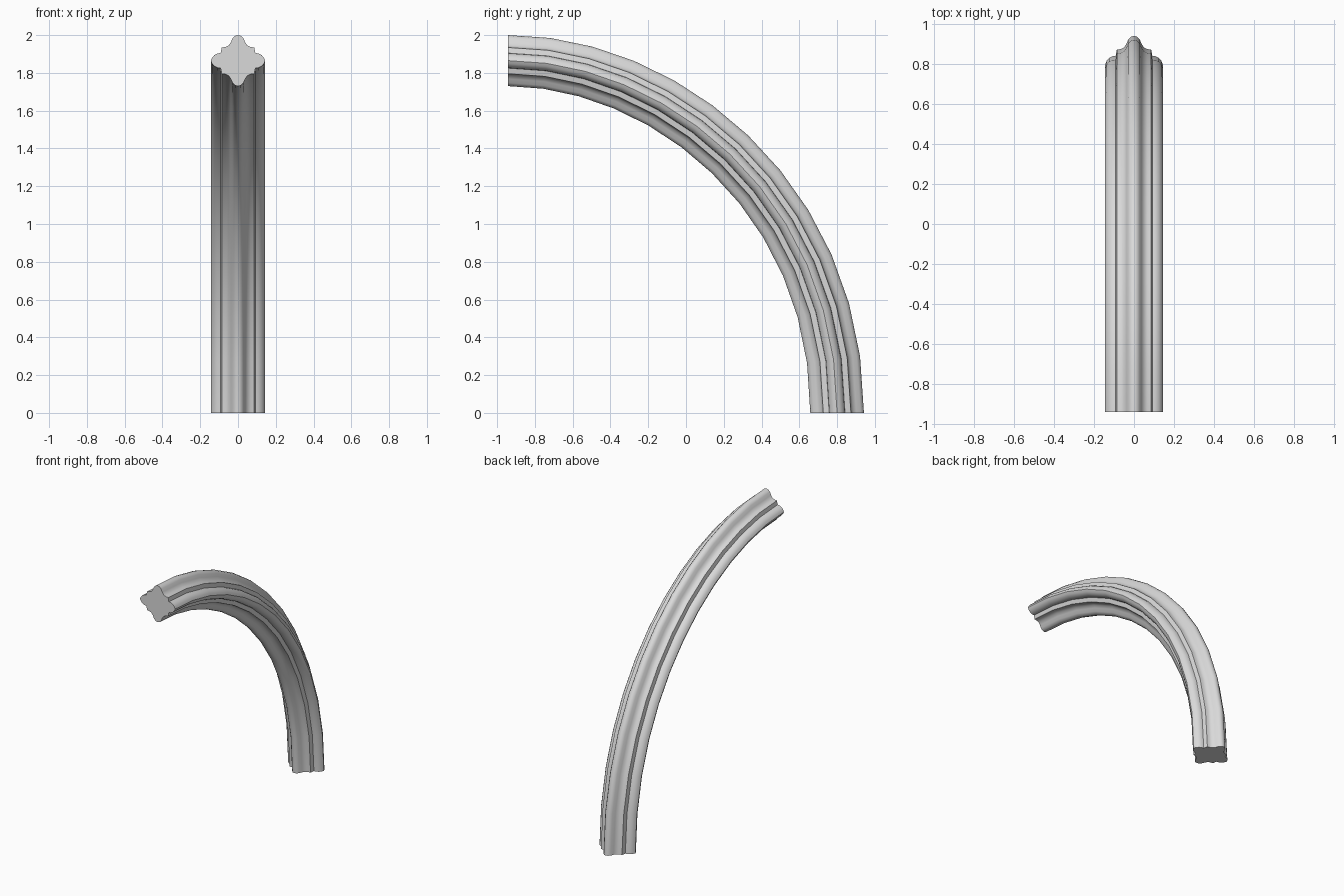
import bpy, bmesh
from mathutils import Vector
from mathutils.geometry import interpolate_bezier

cube = bpy.data.objects.get("Cube")
if cube:
    bpy.data.objects.remove(cube, do_unlink=True)

SEGMENTS = 12

# Pale stone material
stone = bpy.data.materials.new("pale_stone")
stone.use_nodes = True
colour = (0.7, 0.7, 0.7, 1)
stone.diffuse_color = colour
stone.node_tree.nodes["Principled BSDF"].inputs["Base Color"].default_value = colour

# One quarter of the moulded section, from the crown to the side nose
quarter = [(0, .142), (.016, .138), (.029, .124), (.038, .102), (.05, .084),
           (.066, .076), (.086, .073), (.092, .042), (.108, .040),
           (.125, .031), (.137, .017), (.144, 0)]
half = quarter + [(x, -d) for x, d in reversed(quarter[:-1])]
section = half + [(-x, d) for x, d in reversed(half[1:-1])]

# Quarter-arch centre line in the side plane
start, end = Vector((0, -.942, 1.865)), Vector((0, .80, 0))
handle_a = start + Vector((0, .81, 0))
handle_b = end + Vector((0, 0, 1.165))
path = interpolate_bezier(start, handle_a, handle_b, end, SEGMENTS + 1)

# Sweep the section along the centre line
bm = bmesh.new()
rings = []
for i, centre in enumerate(path):
    if i == 0:
        tangent = handle_a - start
    elif i == SEGMENTS:
        tangent = end - handle_b
    else:
        tangent = path[i + 1] - path[i - 1]
    tangent.normalize()
    outward = Vector((0, -tangent.z, tangent.y))
    depth = .95 + .05 * i / SEGMENTS
    rings.append([bm.verts.new(centre + Vector((x, 0, 0)) + outward * d * depth)
                  for x, d in section])

count = len(section)
for a, b in zip(rings, rings[1:]):
    for j in range(count):
        k = (j + 1) % count
        bm.faces.new((a[j], a[k], b[k], b[j]))

# Flat cut ends
bm.faces.new(rings[0])
bm.faces.new(rings[-1])
bmesh.ops.recalc_face_normals(bm, faces=bm.faces)

mesh = bpy.data.meshes.new("arch_rib")
bm.to_mesh(mesh)
bm.free()
mesh.materials.append(stone)
rib = bpy.data.objects.new("arch_rib", mesh)
bpy.context.collection.objects.link(rib)

# Smooth mouldings with crisp fillets and ends
bpy.ops.object.select_all(action='DESELECT')
rib.select_set(True)
bpy.context.view_layer.objects.active = rib
bpy.ops.object.shade_smooth_by_angle(angle=.6)
